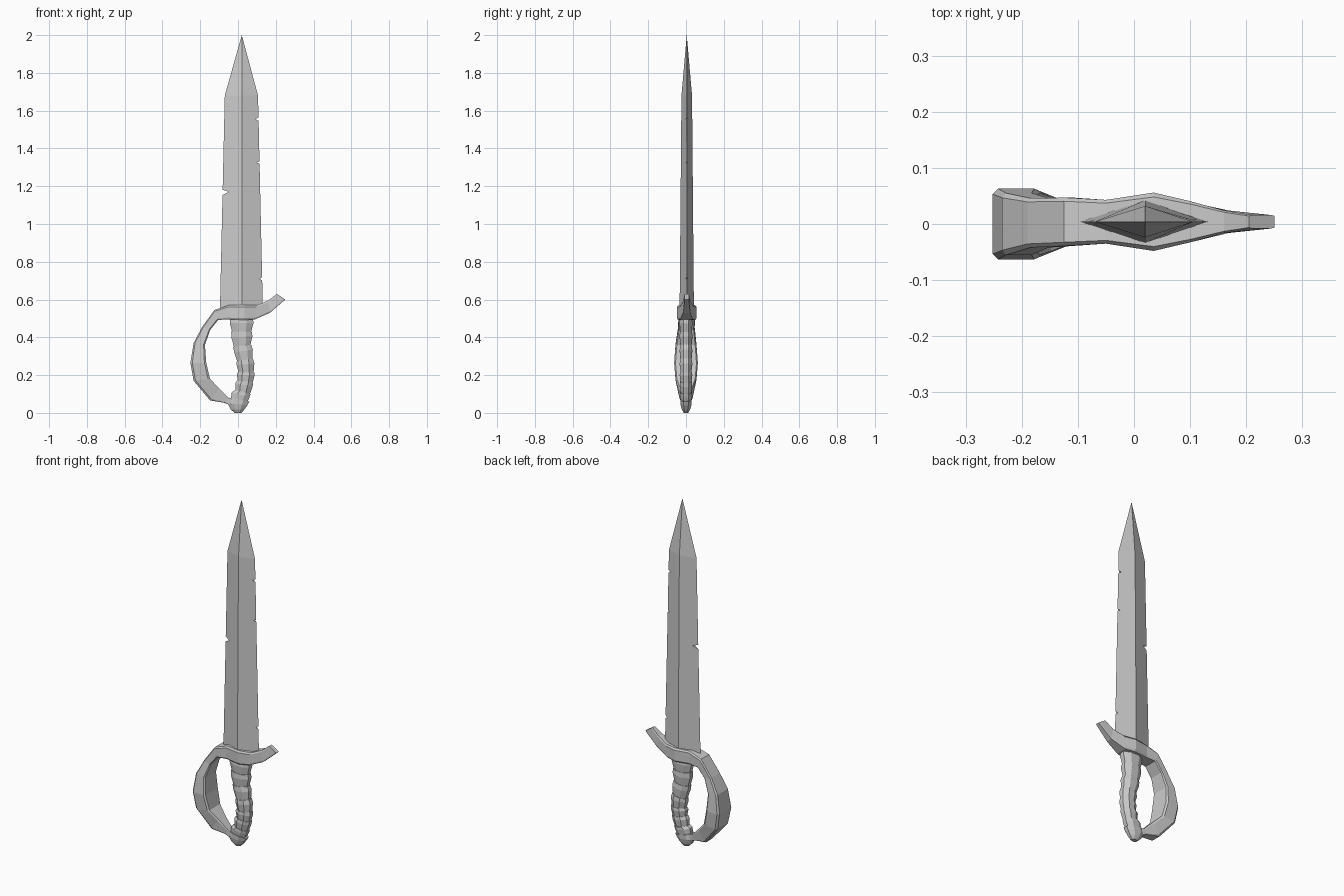
import bpy, bmesh, math
from mathutils import Vector

if "Cube" in bpy.data.objects:
    bpy.data.objects.remove(bpy.data.objects["Cube"])


def loft(name, rings):
    """Skin a list of equal-sized rings and cap both ends."""
    bm = bmesh.new()
    rows = [[bm.verts.new(p) for p in ring] for ring in rings]
    n = len(rows[0])
    for a, b in zip(rows, rows[1:]):
        for i in range(n):
            j = (i + 1) % n
            bm.faces.new((a[i], a[j], b[j], b[i]))
    bm.faces.new(rows[0])
    bm.faces.new(rows[-1][::-1])
    bmesh.ops.remove_doubles(bm, verts=bm.verts, dist=0.0002)
    bmesh.ops.recalc_face_normals(bm, faces=bm.faces)
    mesh = bpy.data.meshes.new(name)
    bm.to_mesh(mesh)
    bm.free()
    obj = bpy.data.objects.new(name, mesh)
    bpy.context.collection.objects.link(obj)
    return obj


# Blade: diamond section tapering to a point
YC = 0.004


def diamond(z, left, right, t):
    return [(left, YC, z), (0.02, YC - t, z), (right, YC, z), (0.02, YC + t, z)]


blade = loft("blade", [diamond(0.53, -0.096, 0.132, 0.038),
                       diamond(1.68, -0.07, 0.106, 0.028),
                       diamond(2.0, 0.02, 0.02, 0.0)])

# Battle nicks along the edges: (outer top, point, outer bottom)
nicks = [((-0.12, 1.195), (-0.05, 1.17), (-0.12, 1.135)),
         ((0.15, 1.585), (0.092, 1.555), (0.15, 1.525)),
         ((0.15, 1.345), (0.099, 1.325), (0.15, 1.305)),
         ((0.16, 0.74), (0.114, 0.71), (0.16, 0.68))]
for k, tri in enumerate(nicks):
    cutter = loft(f"nick_cutter_{k}", [[(x, y, z) for x, z in tri] for y in (-0.1, 0.1)])
    cutter.hide_render = True
    cutter.hide_set(True)
    mod = blade.modifiers.new("nick", 'BOOLEAN')
    mod.operation = 'DIFFERENCE'
    mod.solver = 'EXACT'
    mod.object = cutter

# Guard and knuckle bow: outer point, inner point, half width, y centre
stations = [((0.205, 0.63), (0.25, 0.60), 0.012, YC),
            ((0.16, 0.595), (0.17, 0.53), 0.02, YC),
            ((0.10, 0.57), (0.09, 0.495), 0.037, YC),
            ((0.035, 0.57), (0.035, 0.492), 0.052, YC),
            ((-0.05, 0.57), (-0.05, 0.495), 0.039, YC),
            ((-0.125, 0.545), (-0.105, 0.492), 0.043, YC),
            ((-0.19, 0.455), (-0.147, 0.44), 0.044, 0.002),
            ((-0.235, 0.37), (-0.175, 0.36), 0.055, 0),
            ((-0.252, 0.265), (-0.168, 0.265), 0.063, 0),
            ((-0.235, 0.17), (-0.148, 0.18), 0.055, 0),
            ((-0.148, 0.066), (-0.10, 0.13), 0.034, 0),
            ((-0.07, 0.053), (-0.05, 0.08), 0.022, 0),
            ((-0.02, 0.03), (-0.01, 0.07), 0.018, 0)]
profile = [(0, 0.85), (0.12, 1), (0.88, 1), (1, 0.88)]
profile += [(t, -w) for t, w in reversed(profile)]
rings = []
for o, i, w, yc in stations:
    o, i = Vector(o), Vector(i)
    rings.append([(*((o.lerp(i, t)).x, yc + s * w), o.lerp(i, t).y) for t, s in profile])
loft("guard_and_knuckle_bow", rings)


# Grip: tilted octagonal wraps, each tapering downward
def octagon(cx, cz, rx, ry, tilt):
    pts = []
    for k in range(8):
        a = math.radians(22.5 + 45 * k)
        u = rx * math.cos(a) / math.cos(math.radians(22.5))
        v = ry * math.sin(a) / math.cos(math.radians(22.5))
        pts.append((cx + u * math.cos(tilt), v, cz + u * math.sin(tilt)))
    return pts


# x, z, half depth, half width, tilt
path = [(0.019, 0.50, 0.062, 0.033, 0.0),
        (0.019, 0.43, 0.056, 0.033, -0.02),
        (0.022, 0.355, 0.049, 0.032, 0.12),
        (0.036, 0.28, 0.045, 0.032, 0.18),
        (0.043, 0.215, 0.044, 0.032, 0.0),
        (0.038, 0.165, 0.044, 0.032, -0.15),
        (0.025, 0.11, 0.044, 0.031, -0.25),
        (0.003, 0.06, 0.048, 0.028, -0.3)]
for k, (a, b) in enumerate(zip(path, path[1:])):
    mid = [(p + q) / 2 for p, q in zip(a, b)]
    loft(f"grip_wrap_{k + 1}", [
        octagon(a[0], a[1], a[2] * 0.98, a[3] * 0.97, a[4]),
        octagon(mid[0], mid[1] + 0.01, mid[2] * 1.06, mid[3] * 1.05, mid[4]),
        octagon(b[0], b[1], b[2] * 0.9, b[3] * 0.9, b[4])])

# Pommel: rounded faceted end
loft("pommel", [octagon(0.006, 0.07, 0.055, 0.03, -0.2),
                octagon(-0.002, 0.045, 0.052, 0.029, -0.1),
                octagon(-0.002, 0.018, 0.036, 0.022, 0.0),
                octagon(0.0, 0.0, 0.018, 0.012, 0.0)])
